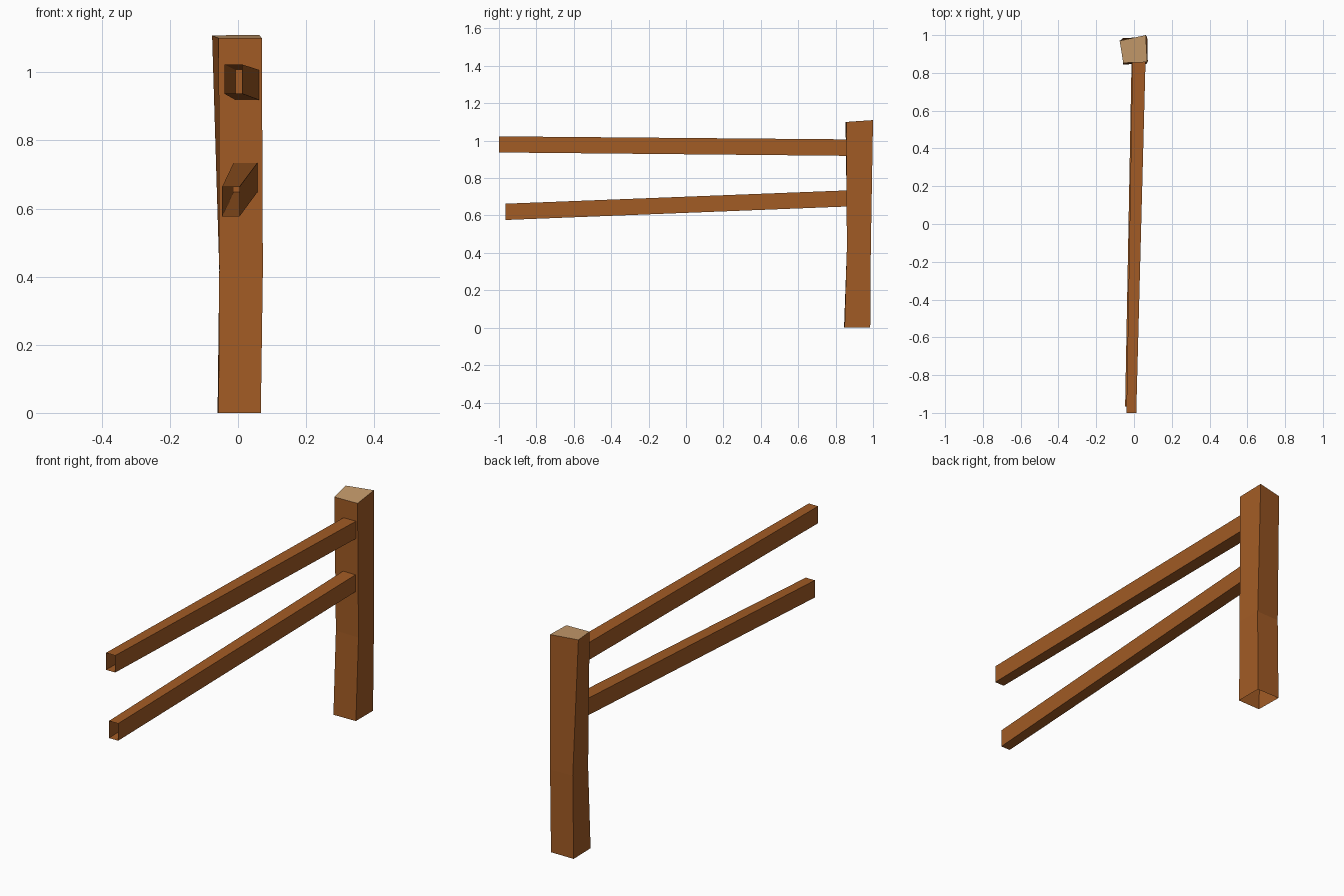
import bpy

if "Cube" in bpy.data.objects:
    bpy.data.objects.remove(bpy.data.objects["Cube"])


def material(name, rgb):
    m = bpy.data.materials.new(name)
    m.diffuse_color = (*rgb, 1)
    m.use_nodes = True
    m.node_tree.nodes["Principled BSDF"].inputs["Base Color"].default_value = m.diffuse_color
    return m


wood = material("brown wood", (0.36, 0.105, 0.018))
cut_wood = material("pale cut wood", (0.57, 0.33, 0.15))


def loft(name, rings, cap=False):
    """Open-ended four-sided tube through rings; optional pale cap on the last ring."""
    verts = [p for ring in rings for p in ring]
    faces = []
    for r in range(len(rings) - 1):
        a, b = 4 * r, 4 * r + 4
        for i in range(4):
            j = (i + 1) % 4
            faces.append((a + i, a + j, b + j, b + i))
    if cap:
        n = len(verts)
        faces.append((n - 4, n - 3, n - 2, n - 1))
    mesh = bpy.data.meshes.new(name)
    mesh.from_pydata(verts, [], faces)
    mesh.materials.append(wood)
    mesh.materials.append(cut_wood)
    if cap:
        mesh.polygons[-1].material_index = 1
    obj = bpy.data.objects.new(name, mesh)
    bpy.context.collection.objects.link(obj)
    return obj


def rail_end(x0, x1, y, z0, z1):
    return [(x0, y, z0), (x0, y, z1), (x1, y, z1), (x1, y, z0)]


# Slightly crooked post, open underneath, pale cut top
loft("post", [
    [(-0.057, 0.845, 0), (0.067, 0.848, 0), (0.067, 0.985, 0), (-0.06, 0.985, 0)],
    [(-0.055, 0.862, 0.42), (0.073, 0.86, 0.42), (0.07, 0.988, 0.42), (-0.055, 0.985, 0.42)],
    [(-0.057, 0.853, 1.10), (0.07, 0.857, 1.10), (0.062, 1.0, 1.11), (-0.076, 0.97, 1.108)],
], cap=True)

# Rails, hollow and open at both ends, widening toward the post
loft("upper_rail", [rail_end(-0.04, 0.012, -1.0, 0.937, 1.023),
                    rail_end(-0.008, 0.061, 0.86, 0.919, 1.007)])
loft("lower_rail", [rail_end(-0.047, 0.004, -0.965, 0.576, 0.663),
                    rail_end(-0.013, 0.057, 0.86, 0.648, 0.734)])
